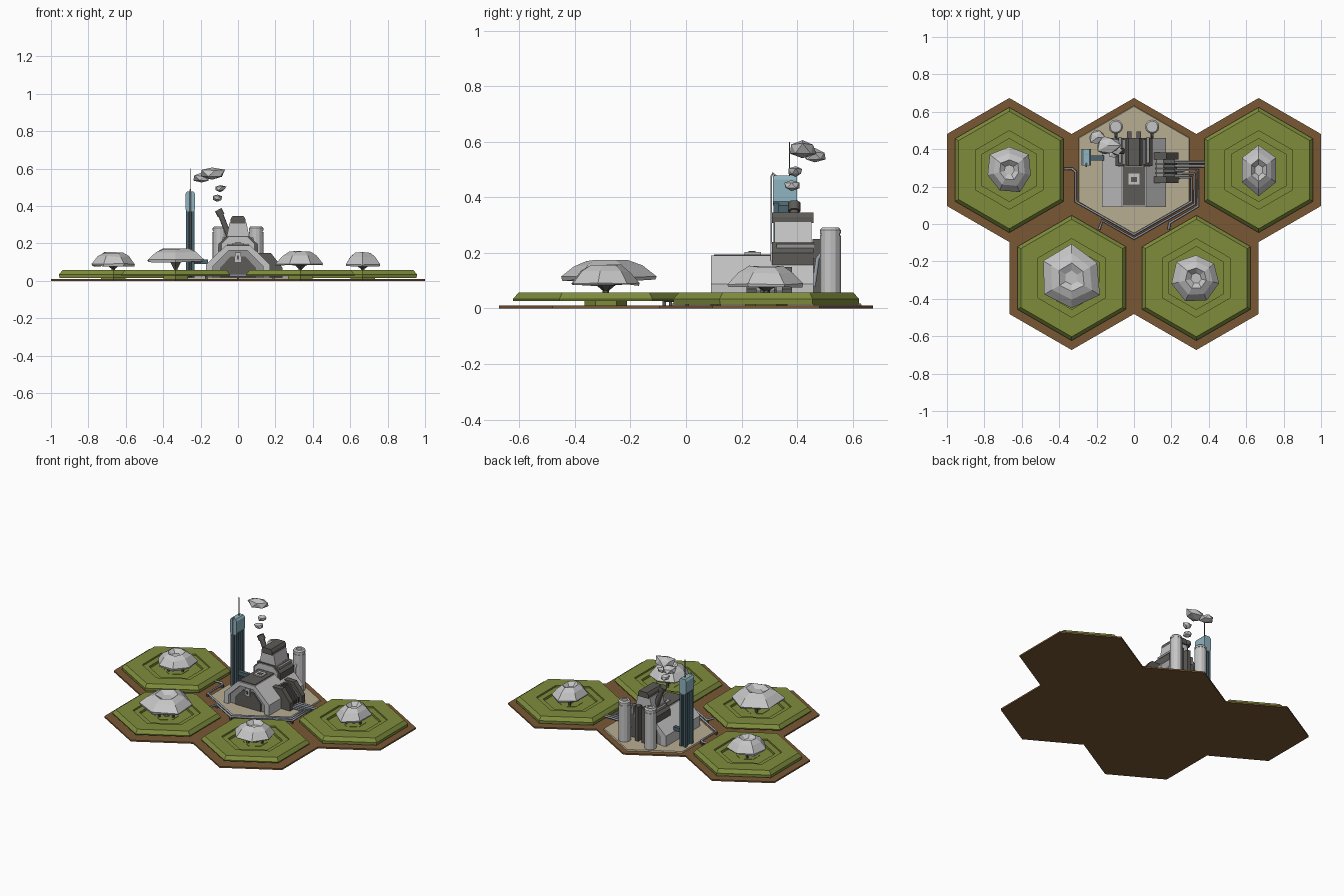
import bpy, bmesh, math, random
from mathutils import Vector

if "Cube" in bpy.data.objects:
    bpy.data.objects.remove(bpy.data.objects["Cube"])
random.seed(4)


def material(name, *rgb):
    m = bpy.data.materials.new(name)
    m.use_nodes = True
    m.diffuse_color = (*rgb, 1)
    m.node_tree.nodes["Principled BSDF"].inputs["Base Color"].default_value = (*rgb, 1)
    return m


BROWN = material("brown soil", .19, .095, .035)
GREEN = material("olive green", .21, .265, .045)
SAND = material("sand", .48, .42, .29)
PALE = material("pale grey", .56, .56, .56)
MID = material("mid grey", .30, .30, .30)
DARK = material("dark grey", .11, .105, .095)
BLUE = material("light blue", .28, .46, .53)
SLATE = material("slate blue", .07, .13, .16)
PIPE = material("pipe grey", .33, .36, .40)


def finish(name, bm, mat, loc=(0, 0, 0)):
    bmesh.ops.recalc_face_normals(bm, faces=bm.faces)
    me = bpy.data.meshes.new(name)
    bm.to_mesh(me)
    bm.free()
    me.materials.append(mat)
    ob = bpy.data.objects.new(name, me)
    ob.location = loc
    bpy.context.collection.objects.link(ob)
    return ob


def lathe(name, rings, n, mat, loc=(0, 0, 0), scale=(1, 1), jitter=0):
    """Stack of n-sided rings (radius, z), capped at both ends."""
    bm = bmesh.new()
    spokes = [1 + random.uniform(-jitter, jitter) for _ in range(n)]
    loops = []
    for r, z in rings:
        loop = []
        for i in range(n):
            a = math.pi / 2 + math.tau * i / n
            dz = random.uniform(-jitter, jitter) * .06
            loop.append(bm.verts.new((r * spokes[i] * scale[0] * math.cos(a),
                                      r * spokes[i] * scale[1] * math.sin(a), z + dz)))
        loops.append(loop)
    for lo, hi in zip(loops, loops[1:]):
        for i in range(n):
            j = (i + 1) % n
            bm.faces.new((lo[i], lo[j], hi[j], hi[i]))
    bm.faces.new(loops[0])
    bm.faces.new(loops[-1])
    return finish(name, bm, mat, loc)


def prism(name, profile, y0, y1, mat):
    """Extrude an (x, z) profile along y."""
    bm = bmesh.new()
    face = bm.faces.new([bm.verts.new((x, y0, z)) for x, z in profile])
    new = bmesh.ops.extrude_face_region(bm, geom=[face])["geom"]
    bmesh.ops.translate(bm, vec=(0, y1 - y0, 0),
                        verts=[v for v in new if isinstance(v, bmesh.types.BMVert)])
    return finish(name, bm, mat)


def mirrored(half):
    return half + [(-x, z) for x, z in reversed(half)]


def box(name, x0, x1, y0, y1, z0, z1, mat):
    return prism(name, [(x0, z0), (x1, z0), (x1, z1), (x0, z1)], y0, y1, mat)


def tube(name, points, radius, mat):
    cu = bpy.data.curves.new(name, 'CURVE')
    cu.dimensions = '3D'
    cu.bevel_depth = radius
    cu.bevel_resolution = 1
    cu.use_fill_caps = True
    sp = cu.splines.new('POLY')
    sp.points.add(len(points) - 1)
    for p, co in zip(sp.points, points):
        p.co = (*co, 1)
    cu.materials.append(mat)
    ob = bpy.data.objects.new(name, cu)
    bpy.context.collection.objects.link(ob)
    bpy.ops.object.select_all(action='DESELECT')
    ob.select_set(True)
    bpy.context.view_layer.objects.active = ob
    bpy.ops.object.convert(target='MESH')


# Ground tiles: four green fields and one paved yard
HEX = 2 / 3 / math.sqrt(3)
ROW = HEX * .75
fields = [  # name, x, y, underside, canopy half sizes, canopy top, canopy sides
    ("front_right", -1 / 3, -ROW, .026, (.165, .172), .174, 6),
    ("front_left", 1 / 3, -ROW, .026, (.128, .13), .155, 7),
    ("back_right", -2 / 3, ROW, .015, (.125, .125), .152, 7),
    ("back_left", 2 / 3, ROW, .015, (.11, .135), .150, 6)]
lathe("yard_soil", [(HEX, 0), (HEX, .01)], 6, BROWN, (0, ROW, 0))
lathe("yard_paving", [(.345, .008), (.34, .018)], 6, SAND, (0, ROW, 0))

for name, x, y, under, size, top, sides in fields:
    at = (x, y, 0)
    lathe(name + "_soil", [(HEX, 0), (HEX, .01)], 6, BROWN, at)
    # Terraced field with a stepped pit
    lathe(name + "_field", [(.3, under), (.333, under), (.335, .034), (.314, .057), (.21, .057),
                            (.21, .046), (.168, .046), (.168, .03)], 6, GREEN, at)
    lathe(name + "_field_core", [(.076, .01), (.076, .032)], 6, GREEN, at)
    # Flared trunk and faceted dish canopy
    lathe(name + "_trunk", [(.022, .03), (.01, .045), (.012, .065), (.034, top - .072),
                            (.034, top - .05)], 6, DARK, at)
    lathe(name + "_canopy", [(.24, top - .055), (.97, top - .072), (1, top - .062),
                             (.72, top - .022), (.44, top), (.22, top - .022)],
          sides, PALE, at, size, .07)
    for k in range(3):
        a = math.tau * k / 3
        c, s = x + .05 * math.cos(a), y + .05 * math.sin(a)
        box(name + "_root_post", c - .006, c + .006, s - .006, s + .006, .03, .055, DARK)

# Main hall: arched shell around a recessed front
outer = [(.17, .005), (.17, .088), (.065, .19)]
inner = [(.135, .005), (.135, .078), (.05, .162)]
arch = mirrored(outer) + list(reversed(mirrored(inner)))
prism("hall_shell", arch, .09, .46, PALE)
prism("hall_core", mirrored(inner), .115, .455, MID)
prism("hall_arch_liner", mirrored([(.095, .005), (.095, .07), (.04, .13)]), .108, .12, DARK)
box("roof_strip", -.058, .058, .1, .33, .188, .195, DARK)
box("roof_hatch", -.03, .03, .21, .27, .19, .203, PALE)
box("roof_hatch_window", -.016, .016, .225, .25, .2, .206, DARK)
box("front_badge", -.017, .017, .1, .112, .1, .152, PALE)
box("front_badge_window", -.006, .006, .096, .102, .115, .135, DARK)

# Stepped tower behind the hall
prism("tower_base", mirrored([(.1, .005), (.1, .2), (.06, .24)]), .31, .46, DARK)
prism("tower_front", mirrored([(.085, .17), (.085, .2), (.05, .235)]), .304, .31, PALE)
prism("tower_middle", mirrored([(.06, .238), (.045, .312)]), .318, .452, PALE)
prism("tower_cap", mirrored([(.04, .308), (.04, .33), (.03, .346)]), .31, .46, DARK)
for x in (-.075, .075):
    box("tower_fin", x - .008, x + .008, .325, .465, .18, .232, MID)
for x in (-.025, .025):
    box("tower_back_rib", x - .012, x + .012, .455, .495, .01, .25, DARK)

# Leaning chimney with smoke
tube("chimney", [(-.045, .39, .23), (-.095, .39, .36)], .017, DARK)
tube("chimney_mouth", [(-.09, .39, .35), (-.106, .39, .38)], .023, DARK)
smoke = [(-.14, .42, .575, .066, .05, .036), (-.195, .463, .549, .045, .045, .027),
         (-.095, .395, .493, .031, .026, .02), (-.11, .38, .443, .028, .03, .021)]
for x, y, z, sx, sy, sz in smoke:
    bm = bmesh.new()
    bmesh.ops.create_icosphere(bm, subdivisions=1, radius=1)
    for v in bm.verts:
        v.co = v.co * random.uniform(.85, 1.2) * Vector((sx, sy, sz))
    finish("smoke_puff", bm, PALE, (x, y, z))

# Rear silos with feed pipes
for x in (-.097, .097):
    lathe("silo", [(.038, .005), (.038, .262), (.035, .262), (.035, .27), (.038, .27),
                   (.038, .282), (.03, .291), (.018, .291), (.018, .286)],
          12, PALE, (x, .52, 0))
    tube("silo_pipe", [(x, .49, .2), (x, .474, .18), (x, .46, .08)], .008, PIPE)

# Lookout mast: legs, cabin, aerial, cable and bridge
for y in (.325, .39):
    for x in (-.27, -.24):
        box("mast_leg", x - .008, x + .008, y - .01, y + .01, .01, .38, SLATE)
box("mast_core", -.266, -.244, .33, .385, .01, .375, SLATE)
prism("mast_cabin", [(-.27, .37), (-.24, .37), (-.229, .385), (-.229, .465), (-.238, .478),
                     (-.272, .478), (-.281, .465), (-.281, .385)], .313, .4, BLUE)
box("mast_aerial", -.257, -.253, .371, .375, .47, .6, DARK)
tube("mast_cable", [(-.255, .307, .02), (-.255, .307, .475), (-.255, .313, .488),
                    (-.255, .325, .475)], .004, PIPE)
box("mast_bridge", -.245, -.16, .34, .365, .09, .115, SLATE)

# Side pump house with dark frames
dock = [(.09, .005), (.238, .005), (.238, .07), (.175, .15), (.09, .15)]
prism("pump_house", [(x - .018, z * .9) for x, z in dock], .22, .38, MID)
for y in (.218, .345):
    prism("pump_frame", dock, y, y + .036, DARK)
for i in range(3):
    y = .268 + i * .024
    prism("pump_rib", [(x - .009, z * .95) for x, z in dock], y, y + .01, DARK)

# Pipelines skirting the yard
routes = [
    [(.2, .33), (.385, .33)],
    [(.2, .31), (.385, .31)],
    [(.2, .288), (.342, .288), (.342, .095), (.19, .005), (.185, -.03)],
    [(.2, .268), (.325, .268), (.325, .108), (0, -.078), (-.17, .018), (-.187, -.03)],
    [(.2, .248), (.308, .248), (.308, .12), (0, -.056), (-.312, .12), (-.312, .28),
     (-.33, .295), (-.375, .295)]]
for route in routes:
    tube("pipeline", [(x, y, .03) for x, y in route], .007, PIPE)
    for x, y in route[1:-1]:
        box("pipe_support", x - .006, x + .006, y - .006, y + .006, .008, .028, DARK)
